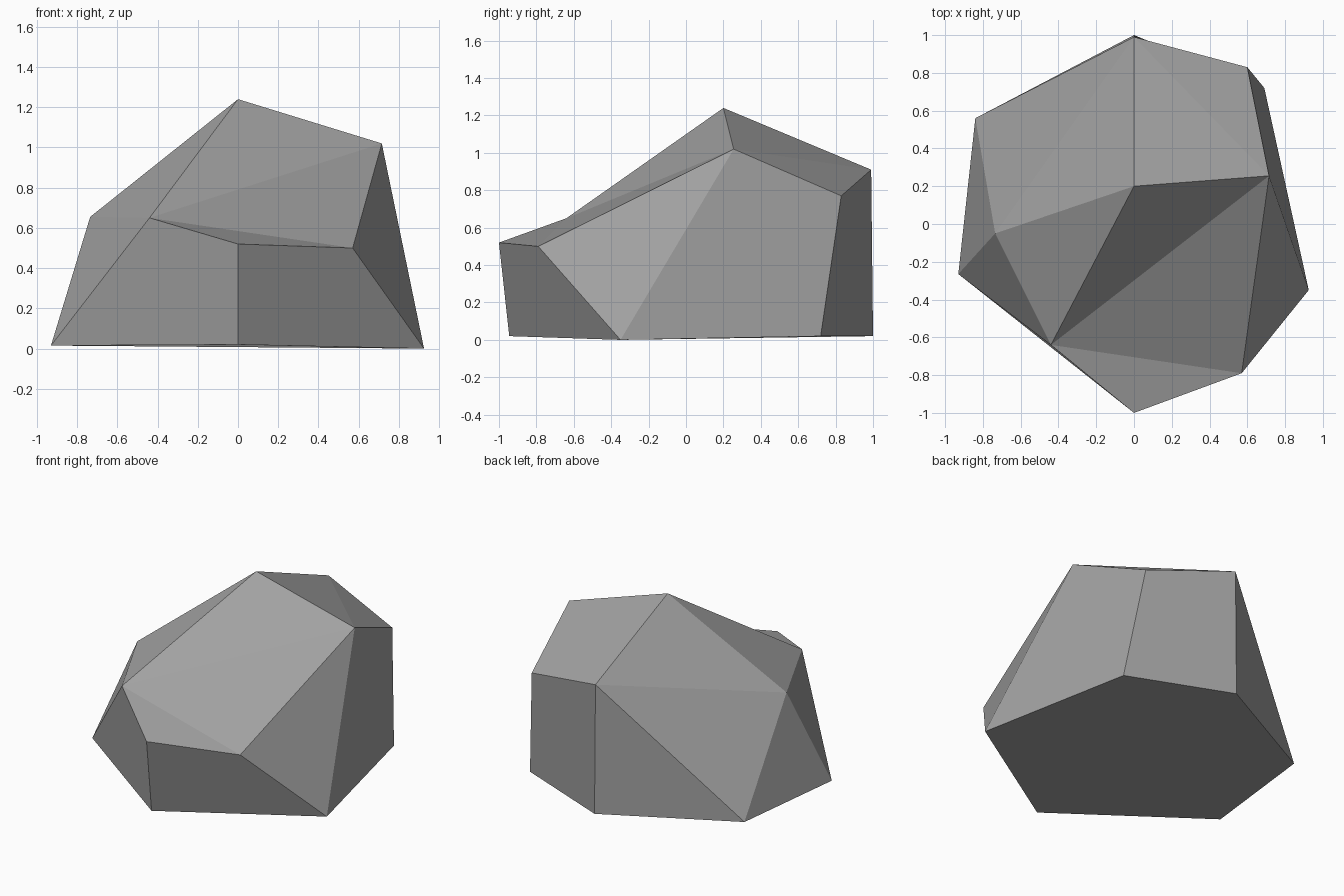
import bpy
import bmesh

# Remove only the default object
default = bpy.data.objects.get("Cube")
if default:
    bpy.data.objects.remove(default, do_unlink=True)


def flat_material(name, colour):
    material = bpy.data.materials.new(name)
    material.use_nodes = True
    material.diffuse_color = colour
    shader = next(n for n in material.node_tree.nodes if n.type == "BSDF_PRINCIPLED")
    shader.inputs["Base Color"].default_value = colour
    shader.inputs["Roughness"].default_value = 0.9
    return material


# Corners of the boulder: foot ring, shoulder ring and peak
corners = {
    "foot_front": (0, -.945, .02),
    "foot_left": (.925, -.35, 0),
    "foot_back_left": (.69, .72, .02),
    "foot_back": (0, 1, .02),
    "foot_back_right": (-.84, .56, .02),
    "foot_right": (-.93, -.265, .015),
    "brow_front": (0, -1, .52),
    "brow_front_left": (.57, -.79, .5),
    "brow_left": (.715, .255, 1.02),
    "brow_back_left": (.6, .83, .77),
    "brow_back": (0, .99, .91),
    "brow_right": (-.735, -.05, .655),
    "brow_front_right": (-.44, -.64, .65),
    "peak": (0, .2, 1.24),
}

# Facets of the boulder, each a loop of corner names
facets = [
    # underside
    "foot_front foot_left foot_back_left foot_back foot_back_right foot_right",
    # front
    "foot_right foot_front brow_front brow_front_right",
    "foot_front foot_left brow_front_left brow_front",
    "brow_front brow_front_left brow_front_right",
    # left side and back
    "foot_left brow_left brow_front_left",
    "foot_left foot_back_left brow_back_left brow_left",
    "foot_back_left foot_back brow_back brow_back_left",
    "foot_back foot_back_right brow_back",
    # right side
    "foot_back_right brow_right brow_back",
    "foot_back_right foot_right brow_right",
    "foot_right brow_front_right brow_right",
    # crown
    "brow_front_left brow_left brow_front_right",
    "brow_front_right brow_left peak",
    "brow_left brow_back peak",
    "brow_left brow_back_left brow_back",
    "brow_back brow_right peak",
    "brow_right brow_front_right peak",
]

bm = bmesh.new()
verts = {name: bm.verts.new(point) for name, point in corners.items()}
for facet in facets:
    bm.faces.new([verts[name] for name in facet.split()])
bmesh.ops.recalc_face_normals(bm, faces=bm.faces[:])

mesh = bpy.data.meshes.new("boulder")
bm.to_mesh(mesh)
bm.free()
mesh.materials.append(flat_material("stone_grey", (.36, .36, .36, 1)))
boulder = bpy.data.objects.new("boulder", mesh)
bpy.context.collection.objects.link(boulder)
